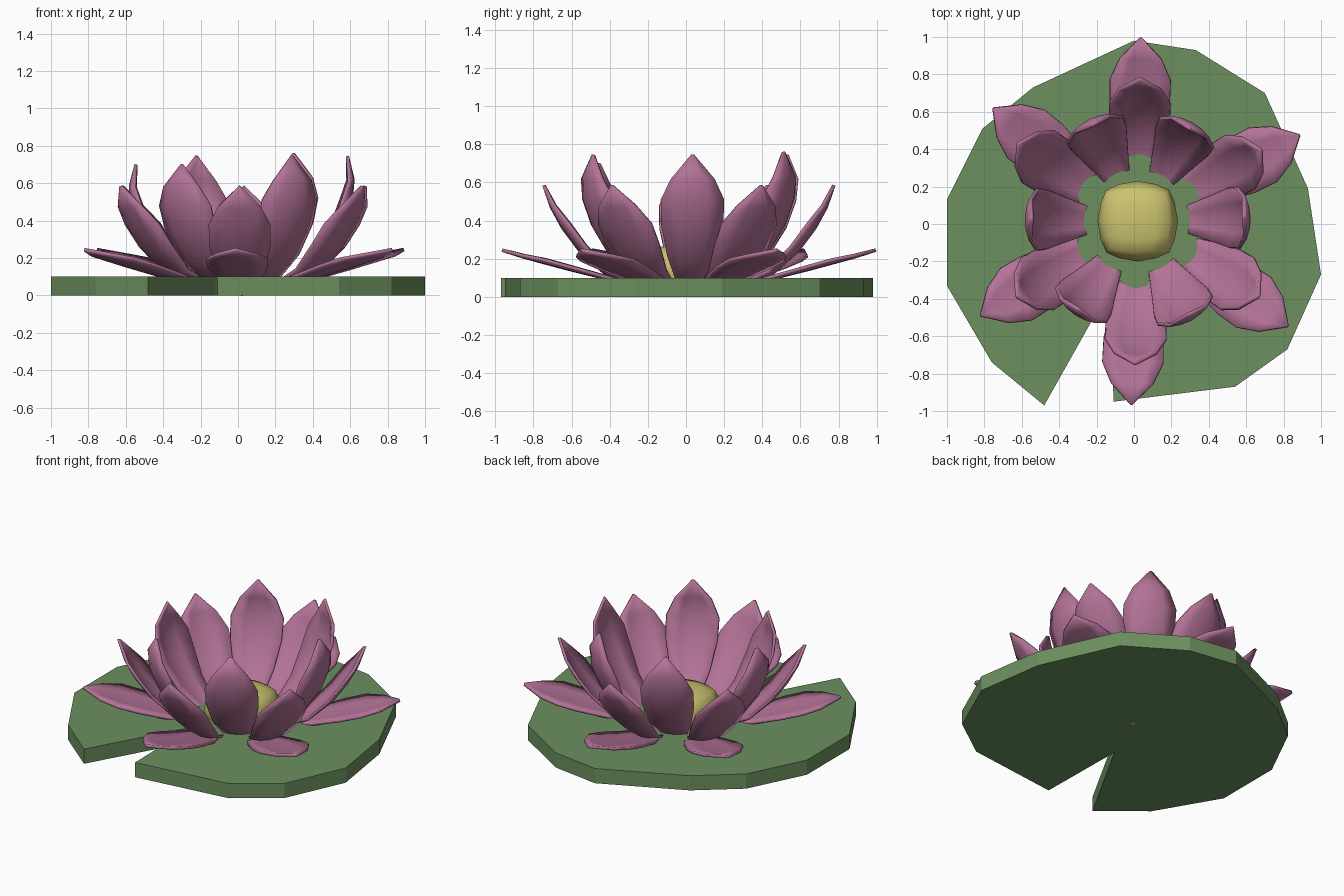
import bpy, bmesh
from math import radians, cos, sin

if "Cube" in bpy.data.objects:
    bpy.data.objects.remove(bpy.data.objects["Cube"])

CX, CY = 0.02, 0.015  # flower axis


def material(name, rgb):
    m = bpy.data.materials.new(name)
    m.diffuse_color = (*rgb, 1)
    m.use_nodes = True
    m.node_tree.nodes["Principled BSDF"].inputs["Base Color"].default_value = m.diffuse_color
    return m


PINK = material("petal_pink", (0.45, 0.17, 0.31))
GREEN = material("pad_green", (0.15, 0.28, 0.115))
YELLOW = material("centre_yellow", (0.60, 0.55, 0.16))


def add_object(name, bm, mat):
    bmesh.ops.recalc_face_normals(bm, faces=bm.faces)
    me = bpy.data.meshes.new(name)
    bm.to_mesh(me)
    bm.free()
    me.materials.append(mat)
    ob = bpy.data.objects.new(name, me)
    bpy.context.collection.objects.link(ob)
    return ob


def smooth(ob, angle):
    bpy.ops.object.select_all(action='DESELECT')
    ob.select_set(True)
    bpy.context.view_layer.objects.active = ob
    bpy.ops.object.shade_smooth_by_angle(angle=radians(angle))


# Lily pad: notched outline extruded upward
outline = [(0, .98), (.33, .93), (.70, .70), (.93, .19), (1, -.27), (.82, -.67),
           (.54, -.87), (-.11, -.95), (-.12, -.33), (-.48, -.97), (-.76, -.74),
           (-1, -.33), (-1, .13), (-.81, .51), (-.54, .73)]
bm = bmesh.new()
base = bm.faces.new([bm.verts.new((x, y, 0)) for x, y in outline])
top = bmesh.ops.extrude_face_region(bm, geom=[base], use_keep_orig=True)
bmesh.ops.translate(bm, vec=(0, 0, .1),
                    verts=[g for g in top["geom"] if isinstance(g, bmesh.types.BMVert)])
add_object("lily_pad", bm, GREEN)

# Flower centre: rounded cube squashed to a button
bm = bmesh.new()
bmesh.ops.create_cube(bm, size=2)
bmesh.ops.subdivide_edges(bm, edges=bm.edges, cuts=3, use_grid_fill=True)
for v in bm.verts:
    n = (v.co * .25 + v.co.normalized() * .75)
    v.co = (n.x * .215, n.y * .215, n.z * .145)
bmesh.ops.translate(bm, verts=bm.verts, vec=(CX, CY, .143))
smooth(add_object("flower_centre", bm, YELLOW), 60)

# Petals: half-widths along the length, swept on a (radius, height) profile
WIDTHS = [.025, .075, .125, .16, .163, .112, .004]
INNER = [(.1, .03), (.27, .08), (.42, .2), (.53, .36), (.585, .5), (.595, .62), (.565, .745)]
MIDDLE = [(.1, .03), (.27, .06), (.43, .115), (.57, .24), (.66, .36), (.72, .47), (.76, .585)]
OUTER = [(.1, .03), (.28, .06), (.45, .10), (.63, .145), (.76, .18), (.87, .21), (.98, .245)]


def petal(name, profile, angle, cup, height=1.0):
    a = radians(angle)
    bm = bmesh.new()
    rows = []
    for i, ((r, z), w) in enumerate(zip(profile, WIDTHS)):
        # inward normal of the profile, for cupping the sides
        p, q = profile[max(i - 1, 0)], profile[min(i + 1, 6)]
        dr, dz = q[0] - p[0], q[1] - p[1]
        length = (dr * dr + dz * dz) ** .5
        row = []
        for s in (-1, -.5, 0, .5, 1):
            lift = cup * (s * w / .163) ** 2
            rr = r - lift * dz / length
            zz = (z + lift * dr / length) * height
            row.append(bm.verts.new((CX + rr * cos(a) - s * w * sin(a),
                                     CY + rr * sin(a) + s * w * cos(a), zz)))
        rows.append(row)
    for lo, hi in zip(rows, rows[1:]):
        for j in range(4):
            bm.faces.new((lo[j], lo[j + 1], hi[j + 1], hi[j]))
    ob = add_object(name, bm, PINK)
    mod = ob.modifiers.new("thickness", 'SOLIDIFY')
    mod.thickness = .018
    mod.offset = 0
    smooth(ob, 40)


# Three whorls of six petals: (angle, height factor)
whorls = {
    "inner_petal": (INNER, .05, [(2, 1), (61, 1.02), (115, 1), (179, .94), (236, .94), (298, 1)]),
    "middle_petal": (MIDDLE, .04, [(30, 1), (89, 1), (147, 1), (212, 1), (269, 1), (328, 1)]),
    "outer_petal": (OUTER, .015, [(28, 1), (89, 1), (142, 1), (211, 1), (268, 1), (325, 1)]),
}
for name, (profile, cup, petals) in whorls.items():
    for k, (angle, height) in enumerate(petals):
        petal(f"{name}_{k + 1}", profile, angle, cup, height)
